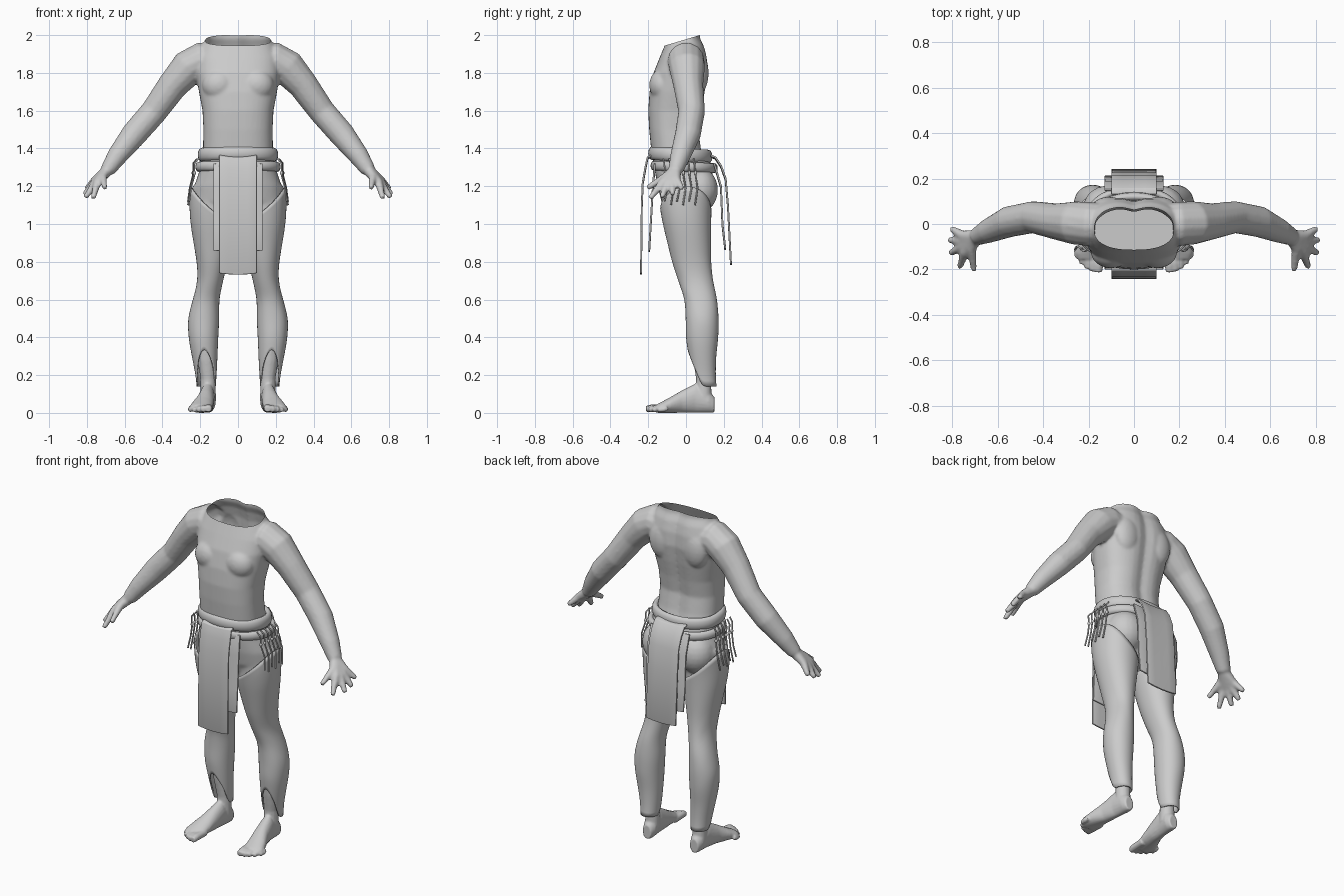
import bpy, bmesh, math
from mathutils import Vector

cube = bpy.data.objects.get("Cube")
if cube:
    bpy.data.objects.remove(cube)

grey = bpy.data.materials.new("plain_grey")
grey.use_nodes = True
GREY = (0.6, 0.6, 0.6, 1)
grey.diffuse_color = GREY
grey.node_tree.nodes["Principled BSDF"].inputs["Base Color"].default_value = GREY


def finish(name, bm):
    bmesh.ops.recalc_face_normals(bm, faces=bm.faces)
    for f in bm.faces:
        f.smooth = True
    mesh = bpy.data.meshes.new(name)
    bm.to_mesh(mesh)
    bm.free()
    mesh.materials.append(grey)
    obj = bpy.data.objects.new(name, mesh)
    bpy.context.collection.objects.link(obj)
    return obj


def modify(obj, kind, **settings):
    m = obj.modifiers.new(kind.title(), kind)
    for key, value in settings.items():
        setattr(m, key, value)


def blend(obj, voxel, rounds):
    modify(obj, 'REMESH', mode='VOXEL', voxel_size=voxel, use_smooth_shade=True)
    modify(obj, 'SMOOTH', factor=0.5, iterations=rounds)


def mirror(obj):
    modify(obj, 'MIRROR', use_mirror_merge=False)


def loft(bm, rings, caps=True, closed=False):
    rows = [[bm.verts.new(p) for p in ring] for ring in rings]
    pairs = list(zip(rows, rows[1:])) + ([(rows[-1], rows[0])] if closed else [])
    for a, b in pairs:
        for i in range(len(a)):
            j = (i + 1) % len(a)
            bm.faces.new((a[i], a[j], b[j], b[i]))
    if caps:
        bm.faces.new(rows[0])
        bm.faces.new(rows[-1])


def power(v, e):
    return math.copysign(abs(v) ** e, v)


def section(z, x0, x1, y0, y1, n=40, e=0.8):
    """Rounded horizontal outline filling the given box."""
    ring = []
    for i in range(n):
        a = math.tau * i / n
        ring.append(Vector(((x0 + x1) / 2 + (x1 - x0) / 2 * power(math.cos(a), e),
                            (y0 + y1) / 2 + (y1 - y0) / 2 * power(math.sin(a), e), z)))
    return ring


def tube(bm, points, radii, n=14):
    pts = [Vector(p) for p in points]
    rings = []
    for i, p in enumerate(pts):
        d = (pts[min(i + 1, len(pts) - 1)] - pts[max(i - 1, 0)]).normalized()
        u = d.cross(Vector((0.1, 1, 0.2))).normalized()
        v = d.cross(u)
        rings.append([p + radii[i] * (u * math.cos(t) + v * math.sin(t))
                      for t in (math.tau * k / n for k in range(n))])
    loft(bm, rings)


def ball(bm, center, size):
    made = bmesh.ops.create_uvsphere(bm, u_segments=20, v_segments=12, radius=1)["verts"]
    bmesh.ops.scale(bm, vec=size, verts=made)
    bmesh.ops.translate(bm, vec=center, verts=made)


# Torso, arms and hands, blended into one skin
bm = bmesh.new()
torso = [(1.3, .19, -.17, .11), (1.4, .185, -.185, .085), (1.5, .183, -.195, .07),
         (1.6, .188, -.2, .085), (1.7, .207, -.193, .105), (1.8, .222, -.172, .12),
         (1.88, .22, -.14, .115), (1.94, .195, -.115, .1), (1.98, .17, -.1, .08),
         (2.05, .165, -.1, .075)]
rings = [section(z, -w, w, f, b) for z, w, f, b in torso]
for ring in rings:
    for p in ring:
        if p.y > 0:                      # spine groove
            p.y -= .018 * math.exp(-(p.x / .04) ** 2)
loft(bm, rings)
wrist = (.69, -.055, 1.285)
arm = [(.1, 0, 1.85), (.2, 0, 1.865), (.26, .005, 1.83), (.345, .012, 1.735), (.445, .03, 1.595),
       (.55, .01, 1.475), (.64, -.03, 1.36), wrist]
digits = [((.715, -.11, 1.25), (.705, -.205, 1.19)), ((.745, -.125, 1.22), (.767, -.19, 1.135)),
          ((.757, -.1, 1.215), (.808, -.128, 1.14)), ((.76, -.075, 1.22), (.815, -.07, 1.155)),
          ((.755, -.05, 1.235), (.805, -.02, 1.185))]
for s in (1, -1):
    def side(points):
        return [(s * x, y, z) for x, y, z in points]
    tube(bm, side(arm), [.09, .098, .096, .08, .071, .069, .054, .04])
    for knuckle, tip in digits:
        tube(bm, side([wrist, knuckle, tip]), [.032, .022, .014])
    ball(bm, (s * .1, -.125, 1.735), (.09, .07, .085))
    ball(bm, (s * .11, .07, 1.8), (.08, .05, .11))
body = finish("body", bm)
blend(body, .008, 7)

# Open neck: slice the skin on a slanted plane
graph = bpy.context.evaluated_depsgraph_get()
skin = bpy.data.meshes.new_from_object(body.evaluated_get(graph))
body.modifiers.clear()
body.data = skin
bm = bmesh.new()
bm.from_mesh(skin)
bmesh.ops.bisect_plane(bm, geom=bm.verts[:] + bm.edges[:] + bm.faces[:], clear_outer=True,
                       plane_co=(0, -.02, 1.972), plane_no=(0, -.3, 1))
bm.to_mesh(skin)
bm.free()

# Hips with seat and upper thighs
bm = bmesh.new()
hips = [(1.36, .19, -.17, .12), (1.28, .205, -.165, .14), (1.2, .232, -.15, .145),
        (1.12, .235, -.13, .13), (1.05, .16, -.1, .09), (1.01, .06, -.06, .05)]
loft(bm, [section(z, -w, w, f, b) for z, w, f, b in hips])
for s in (1, -1):
    ball(bm, (s * .115, .07, 1.18), (.11, .1, .12))
    tube(bm, [(s * .13, 0, 1.2), (s * .128, 0, .95)], [.115, .105])
blend(finish("hips", bm), .01, 5)

# Leggings: sloping top, and a notch open over the shin
shape = [(1.26, .257, .02, -.14, .16), (1.1, .259, .01, -.142, .137), (1, .253, .012, -.124, .134),
         (.8, .219, .055, -.075, .133), (.7, .212, .078, -.042, .143), (.6, .24, .1, -.007, .166),
         (.5, .267, .098, -.002, .174), (.4, .264, .104, -.002, .172), (.3, .245, .108, .013, .16),
         (.2, .225, .113, .03, .157), (.13, .218, .118, .04, .163)]


def measure(z):
    for a, b in zip(shape, shape[1:]):
        if z >= b[0]:
            t = (a[0] - z) / (a[0] - b[0])
            return [p + (q - p) * t for p, q in zip(a[1:], b[1:])]
    return shape[-1][1:]


bm = bmesh.new()
N, ROWS = 24, 18
rows = []
for r in range(ROWS + 1):
    ring = []
    for i in range(N):
        a = math.tau * i / N
        top = 1.1 + .1 * math.cos(a) - .03 * math.sin(a) ** 2
        away = abs(math.remainder(a + math.pi / 2, math.tau))
        rim = .14 + .2 * max(0, 1 - (away / 1.35) ** 1.4)
        z = top + (rim - top) * r / ROWS
        o, n, f, b = measure(z)
        ring.append(section(z, n, o, f, b, N, .95)[i])
    rows.append(ring)
loft(bm, rows, caps=False)
legging = finish("leggings", bm)
modify(legging, 'SUBSURF', levels=1, render_levels=1)
modify(legging, 'SOLIDIFY', thickness=.008, offset=-1 if legging.data.polygons[0].normal.x > 0 else 1)
mirror(legging)

# Bare shins, feet and toes
bm = bmesh.new()
tube(bm, [(.17, .085, .4), (.165, .088, .28), (.158, .093, .18), (.158, .095, .06)],
     [.058, .05, .04, .042])
foot = [(.15, .158, .028, .085), (.12, .158, .04, .12), (.05, .163, .04, .155), (-.02, .172, .046, .12),
        (-.08, .187, .056, .085), (-.13, .198, .06, .058), (-.155, .2, .05, .045)]
loft(bm, [[Vector((x + w * math.cos(a), y, h / 2 + h / 2 * math.sin(a)))
           for a in (math.tau * k / 20 for k in range(20))] for y, x, w, h in foot])
for i in range(5):
    x = .152 + .024 * i
    r = .021 - .0016 * i
    reach = -.2 + .004 * i * i
    tube(bm, [(x, -.1, .026), (x + .004, reach + .02, r + .004), (x + .004, reach - .012, r)],
         [r, r, r * .8])
feet = finish("feet", bm)
blend(feet, .006, 4)
mirror(feet)


# Rolled belts
def belt(name, z, w, front, back, height, depth, dip):
    bm = bmesh.new()
    rings = []
    for p in section(z, -w, w, front, back, 48, .9):
        out = Vector((p.x, p.y - (front + back) / 2, 0)).normalized()
        rings.append([p + out * depth * math.cos(t) + Vector((0, 0, height * math.sin(t) - dip * p.y))
                      for t in (math.tau * k / 12 for k in range(12))])
    loft(bm, rings, caps=False, closed=True)
    finish(name, bm)


belt("upper_belt", 1.364, .193, -.18, .12, .036, .02, .06)
belt("lower_belt", 1.302, .208, -.17, .15, .026, .018, .04)


# Hanging cloth panels
def panel(name, half, profile, sag=.008):
    bm = bmesh.new()
    cols = [-1, -.5, 0, .5, 1]
    grid = [[bm.verts.new((c * half, y, z - sag * (1 - c * c))) for c in cols] for y, z in profile]
    for a, b in zip(grid, grid[1:]):
        for i in range(len(cols) - 1):
            bm.faces.new((a[i], a[i + 1], b[i + 1], b[i]))
    obj = finish(name, bm)
    modify(obj, 'SOLIDIFY', thickness=.01, offset=0)
    modify(obj, 'BEVEL', width=.003, segments=2)


panel("front_apron", .1, [(-.185, 1.362), (-.203, 1.355), (-.215, 1.3), (-.229, 1.22), (-.234, 1.1), (-.238, .74)])
panel("front_underlayer", .13, [(-.165, 1.32), (-.175, 1.2), (-.187, 1), (-.195, .86)])
panel("back_apron", .1, [(.13, 1.362), (.155, 1.355), (.185, 1.31), (.21, 1.24), (.222, 1.1), (.238, .79)])
panel("back_underlayer", .13, [(.15, 1.32), (.185, 1.2), (.193, 1), (.208, .87)])


# Knotted cords at the hips
def cord(name, points, radius):
    curve = bpy.data.curves.new(name, 'CURVE')
    curve.dimensions = '3D'
    curve.bevel_depth = radius
    curve.bevel_resolution = 2
    curve.use_fill_caps = True
    line = curve.splines.new('POLY')
    line.points.add(len(points) - 1)
    for p, co in zip(line.points, points):
        p.co = (*co, 1)
    curve.materials.append(grey)
    obj = bpy.data.objects.new(name, curve)
    bpy.context.collection.objects.link(obj)


for s, word in ((1, "left"), (-1, "right")):
    bm = bmesh.new()
    for i in range(6):
        y = -.12 + .032 * i
        x = .238 - .6 * (y + .01) ** 2
        low = 1.12 - .02 * (i % 2)
        cord(f"{word}_hip_cord", [(s * (x - .02), y, 1.345), (s * x, y + .005, 1.32), (s * x, y + .01, 1.26),
                                  (s * (x + .018), y + .022, 1.19), (s * (x + .027), y + .008, low)], .0045)
        ball(bm, (s * x, y + .01, 1.27), (.008, .008, .012))
    finish(f"{word}_cord_knots", bm)
